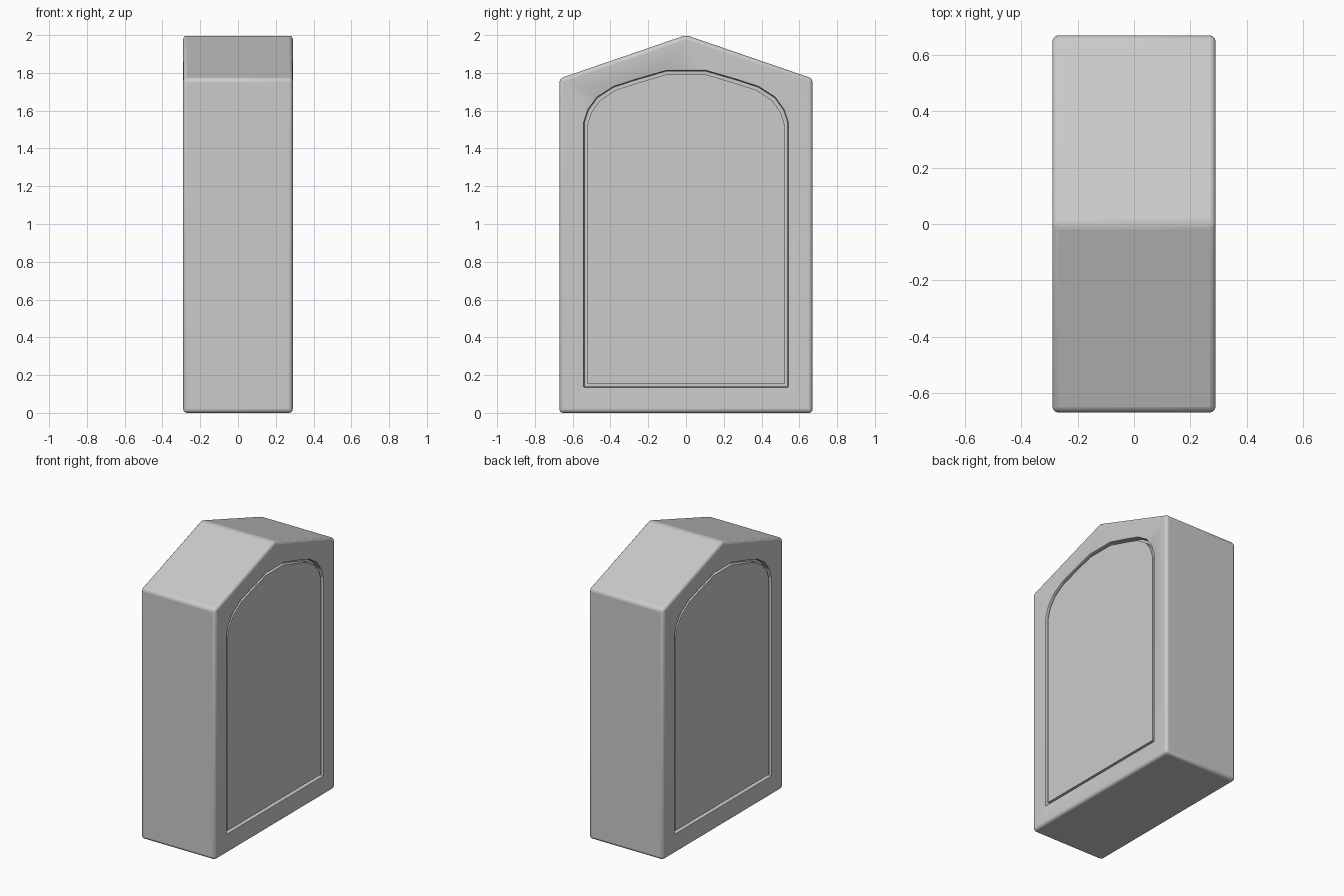
import bpy, bmesh

if "Cube" in bpy.data.objects:
    bpy.data.objects.remove(bpy.data.objects["Cube"])


def prism(name, outline, x0, x1):
    """Extrude a closed (y, z) outline along x."""
    bm = bmesh.new()
    face = bm.faces.new([bm.verts.new((x0, y, z)) for y, z in outline])
    ext = bmesh.ops.extrude_face_region(bm, geom=[face])
    moved = [v for v in ext["geom"] if isinstance(v, bmesh.types.BMVert)]
    bmesh.ops.translate(bm, verts=moved, vec=(x1 - x0, 0, 0))
    bmesh.ops.recalc_face_normals(bm, faces=bm.faces)
    mesh = bpy.data.meshes.new(name)
    bm.to_mesh(mesh)
    bm.free()
    obj = bpy.data.objects.new(name, mesh)
    bpy.context.collection.objects.link(obj)
    return obj


def bevel(obj, width, segments, angle):
    mod = obj.modifiers.new("edge_bevel", 'BEVEL')
    mod.width, mod.segments = width, segments
    mod.limit_method, mod.angle_limit = 'ANGLE', angle


def smooth(obj):
    bpy.ops.object.select_all(action='DESELECT')
    obj.select_set(True)
    bpy.context.view_layer.objects.active = obj
    bpy.ops.object.shade_smooth_by_angle(angle=0.6)


def arch(half, bottom, top):
    """Arched outline: half of the curve is mirrored in y."""
    curve = [(1, .836), (.96, .876), (.87, .916), (.71, .949), (.49, .972), (.19, 1)]
    right = [(1, 0)] + curve
    pts = right + [(-y, z) for y, z in reversed(right)]
    return [(y * half, bottom + z * (top - bottom)) for y, z in pts]


# gabled body with rounded edges
body = prism("gabled_body", [(-.67, 0), (.67, 0), (.67, 1.77), (0, 2), (-.67, 1.77)], -.29, .29)
bevel(body, .02, 3, .5)

# arched recesses on both broad sides, each holding a flat panel
for side, name in ((1, "right"), (-1, "left")):
    cutter = prism(name + "_recess_cutter", arch(.54, .137, 1.812), side * .25, side * .4)
    cutter.hide_render = True
    cutter.hide_viewport = True
    cut = body.modifiers.new(name + "_recess", 'BOOLEAN')
    cut.operation, cut.solver, cut.object = 'DIFFERENCE', 'EXACT', cutter
    panel = prism(name + "_arched_panel", arch(.523, .155, 1.793), side * .24, side * .284)
    smooth(panel)

# soft lip around the recesses
bevel(body, .006, 2, .9)
smooth(body)
